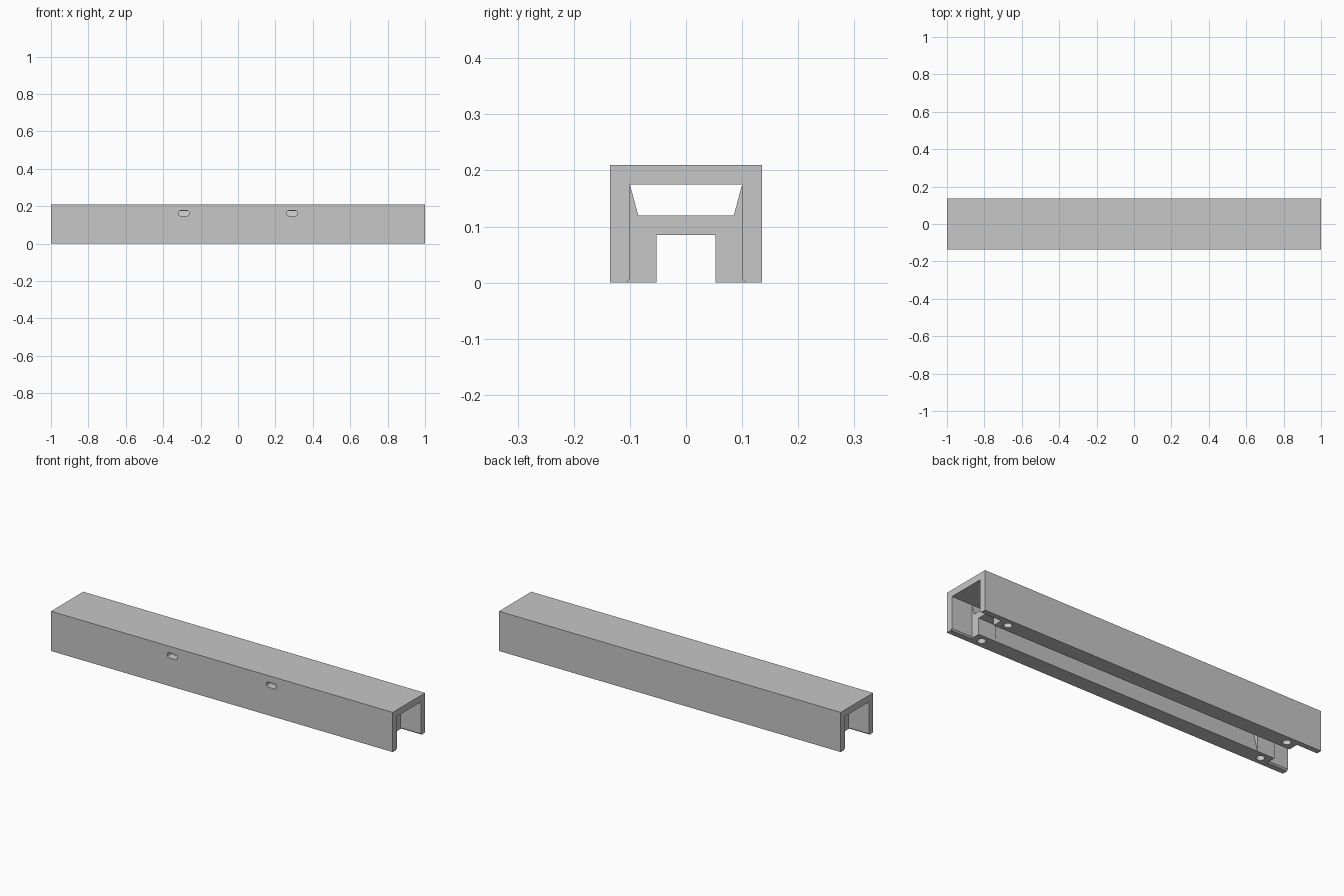
import bpy
import bmesh
from mathutils import Matrix, Vector

default = bpy.data.objects.get("Cube")
if default:
    bpy.data.objects.remove(default, do_unlink=True)

grey = bpy.data.materials.new("light_grey")
grey.use_nodes = True
colour = (0.57, 0.57, 0.57, 1)
grey.diffuse_color = colour
grey.node_tree.nodes["Principled BSDF"].inputs["Base Color"].default_value = colour

HALF_W, HEIGHT = 0.135, 0.21
INNER_W, CEILING = 0.10, 0.175
SLOT_W, SLOT_TOP, BRIDGE_TOP = 0.053, 0.085, 0.12
LINER_END, BRIDGE_START = 0.88, 0.78


def finish(name, bm):
    bmesh.ops.recalc_face_normals(bm, faces=bm.faces[:])
    mesh = bpy.data.meshes.new(name)
    bm.to_mesh(mesh)
    bm.free()
    mesh.materials.append(grey)
    obj = bpy.data.objects.new(name, mesh)
    bpy.context.collection.objects.link(obj)
    return obj


def prism(name, half_profile, x0, x1):
    """Extrude a (y, z) profile, mirrored in y, from x0 to x1."""
    profile = half_profile + [(-y, z) for y, z in reversed(half_profile)]
    bm = bmesh.new()
    face = bm.faces.new([bm.verts.new((x0, y, z)) for y, z in profile])
    ext = bmesh.ops.extrude_face_region(bm, geom=[face])
    verts = [g for g in ext["geom"] if isinstance(g, bmesh.types.BMVert)]
    bmesh.ops.translate(bm, verts=verts, vec=(x1 - x0, 0, 0))
    return finish(name, bm)


def cut(target, cutter):
    """Subtract the cutter, keep the result and remove the cutter."""
    cutter.hide_render = True
    mod = target.modifiers.new("cut", 'BOOLEAN')
    mod.operation = 'DIFFERENCE'
    mod.solver = 'EXACT'
    mod.object = cutter
    graph = bpy.context.evaluated_depsgraph_get()
    graph.update()
    mesh = bpy.data.meshes.new_from_object(target.evaluated_get(graph))
    target.modifiers.clear()
    target.data = mesh
    bpy.data.objects.remove(cutter, do_unlink=True)


def slant(z):
    """Half width of the tapered inner cavity at height z."""
    return SLOT_W + (INNER_W - SLOT_W) * z / CEILING


# Outer channel: solid bar with a tapered cavity along its length
channel = prism("channel", [(HALF_W, 0), (HALF_W, HEIGHT)], -1, 1)
cut(channel, prism("cavity_cutter",
                   [(slant(-0.02), -0.02), (INNER_W, CEILING)], -0.9, 0.9))

# Straight-walled sockets at both ends, chamfered at the bottom edge
socket = [(0.107, -0.02), (0.107, 0), (INNER_W, 0.007), (INNER_W, CEILING)]
for s in (-1, 1):
    cut(channel, prism("socket_cutter", socket, s * LINER_END, s * 1.02))

# Round blind holes in the underside
for sx in (-1, 1):
    for sy in (-1, 1):
        bm = bmesh.new()
        bmesh.ops.create_cone(bm, cap_ends=True, segments=32,
                              radius1=0.02, radius2=0.02, depth=0.12,
                              matrix=Matrix.Translation((sx * 0.83, sy * 0.093, 0)))
        cut(channel, finish("hole_cutter", bm))

# Small rounded windows through the front wall
for s in (-1, 1):
    bm = bmesh.new()
    place = Matrix.Translation((s * 0.29, -0.12, 0.162))
    bmesh.ops.create_cube(bm, size=1, matrix=place @ Matrix.Diagonal((0.056, 0.08, 0.027, 1)))
    edges = [e for e in bm.edges
             if abs((e.verts[0].co - e.verts[1].co).normalized().dot(Vector((0, 1, 0)))) > 0.9]
    bmesh.ops.bevel(bm, geom=edges, offset=0.008, segments=4, profile=0.5, affect='EDGES')
    cut(channel, finish("window_cutter", bm))

# Slotted bridges that close the cavity near each end
arch = [(SLOT_W, SLOT_TOP), (SLOT_W, 0), (slant(BRIDGE_TOP), BRIDGE_TOP)]
bridges = [prism(name, arch, s * BRIDGE_START, s * LINER_END)
           for name, s in (("left_bridge", 1), ("right_bridge", -1))]

# Smooth round walls, keep hard edges
for obj in [channel] + bridges:
    bpy.ops.object.select_all(action='DESELECT')
    obj.select_set(True)
    bpy.context.view_layer.objects.active = obj
    bpy.ops.object.shade_smooth_by_angle(angle=0.52)
